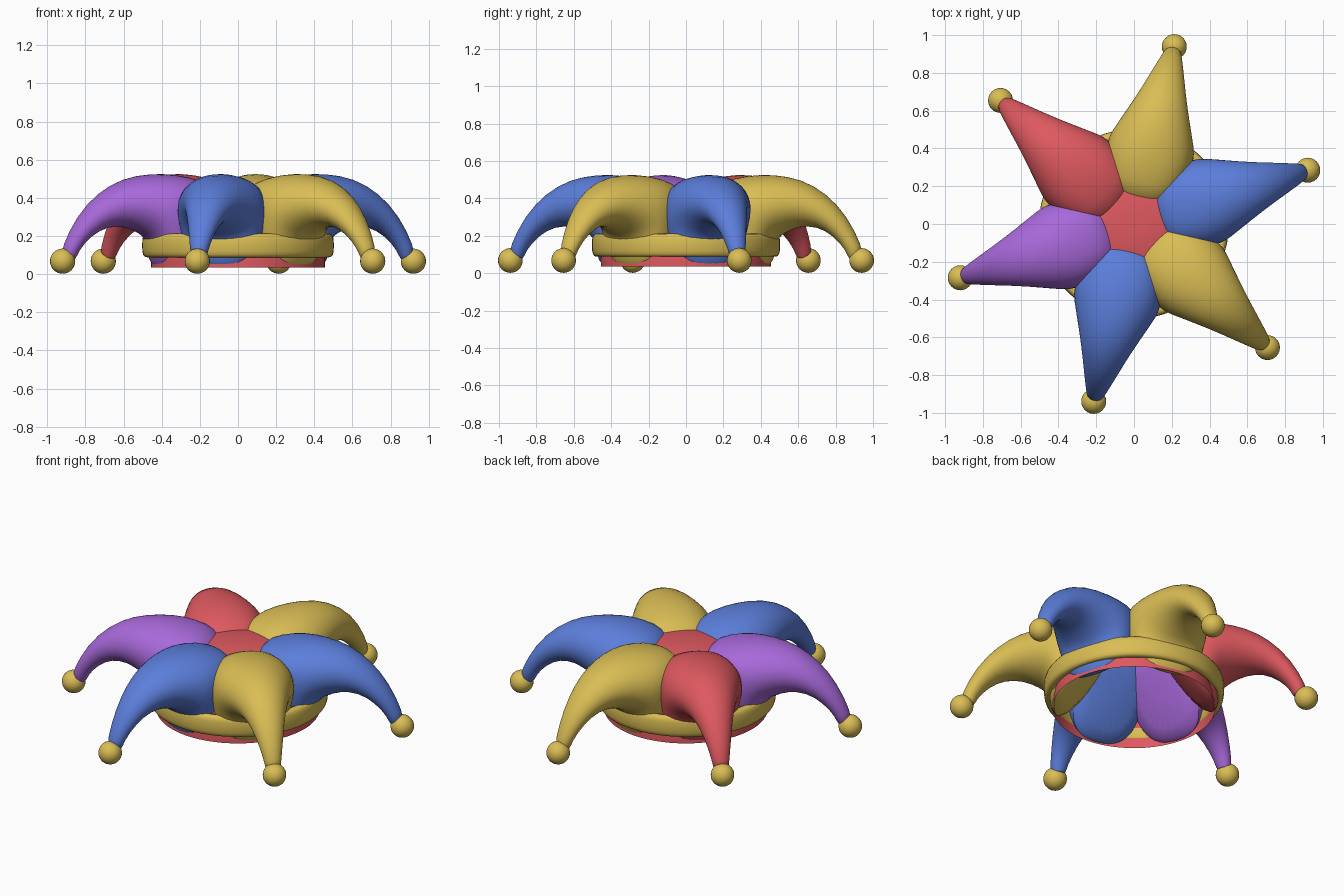
import bpy
import bmesh
import math
from mathutils import Matrix, Vector

old = bpy.data.objects.get("Cube")
if old:
    bpy.data.objects.remove(old, do_unlink=True)


def material(name, color):
    m = bpy.data.materials.new(name)
    m.use_nodes = True
    m.diffuse_color = (*color, 1)
    m.node_tree.nodes["Principled BSDF"].inputs["Base Color"].default_value = (*color, 1)
    return m


gold = material("gold", (0.70, 0.51, 0.09))
red = material("red", (0.73, 0.10, 0.115))
blue = material("blue", (0.107, 0.21, 0.71))
purple = material("purple", (0.39, 0.14, 0.70))


def finish(name, bm, mat, angle=60):
    bmesh.ops.recalc_face_normals(bm, faces=bm.faces)
    mesh = bpy.data.meshes.new(name)
    bm.to_mesh(mesh)
    bm.free()
    mesh.materials.append(mat)
    ob = bpy.data.objects.new(name, mesh)
    bpy.context.collection.objects.link(ob)
    bpy.ops.object.select_all(action="DESELECT")
    ob.select_set(True)
    bpy.context.view_layer.objects.active = ob
    bpy.ops.object.shade_smooth_by_angle(angle=math.radians(angle))
    return ob


def power(v, e):
    return math.copysign(abs(v) ** e, v)


def oval(steps, e):
    """Unit rounded outline; a smaller exponent is squarer."""
    for i in range(steps):
        a = math.tau * i / steps
        yield power(math.cos(a), e), power(math.sin(a), e)


def bridge(bm, rings, closed=False):
    pairs = list(zip(rings, rings[1:] + rings[:1])) if closed else list(zip(rings, rings[1:]))
    for a, b in pairs:
        n = len(a)
        for i in range(n):
            j = (i + 1) % n
            bm.faces.new((a[i], a[j], b[j], b[i]))


# Horn sections: lower (radius, z), upper (radius, z), half width, squareness
SECTIONS = [
    ((0.37, 0.06), (0.15, 0.37), 0.15, 0.85),
    ((0.46, 0.015), (0.12, 0.45), 0.215, 0.75),
    ((0.475, 0.11), (0.21, 0.495), 0.23, 0.8),
    ((0.49, 0.18), (0.34, 0.525), 0.238, 0.9),
    ((0.53, 0.21), (0.48, 0.53), 0.205, 1),
    ((0.62, 0.25), (0.63, 0.505), 0.155, 1),
    ((0.72, 0.25), (0.765, 0.43), 0.112, 1),
    ((0.81, 0.20), (0.88, 0.31), 0.077, 1),
    ((0.88, 0.12), (0.968, 0.14), 0.047, 1),
    ((0.89, 0.07), (0.965, 0.08), 0.042, 1),
]


def horn(name, angle, mat):
    bm = bmesh.new()
    rings = []
    for low, high, width, e in SECTIONS:
        lo = Vector((low[0], 0, low[1]))
        hi = Vector((high[0], 0, high[1]))
        mid, half = (lo + hi) / 2, (hi - lo) / 2
        rings.append([bm.verts.new(mid + half * c + Vector((0, width * s, 0)))
                      for c, s in oval(24, e)])
    bridge(bm, rings)
    bm.faces.new(rings[0])
    bm.faces.new(rings[-1])
    bm.transform(Matrix.Rotation(angle, 4, "Z"))
    ob = finish(name, bm, mat)
    sub = ob.modifiers.new("smooth", "SUBSURF")
    sub.levels = sub.render_levels = 1


def bell(name, angle):
    bm = bmesh.new()
    bmesh.ops.create_uvsphere(bm, u_segments=24, v_segments=16, radius=0.066)
    bm.transform(Matrix.Translation((0.963 * math.cos(angle), 0.963 * math.sin(angle), 0.068)))
    finish(name, bm, gold)


# Six drooping horns with a bell at each tip
for k, mat in enumerate((blue, gold, red, purple, blue, gold)):
    a = math.radians(17.2 + 60 * k)
    horn(f"horn_{k + 1}", a, mat)
    bell(f"bell_{k + 1}", a)


def turned(name, profile, mat, closed):
    """Spin a (radius, z) profile around the upright axis."""
    bm = bmesh.new()
    steps = 60
    rings = [[bm.verts.new((r * math.cos(math.tau * i / steps),
                            r * math.sin(math.tau * i / steps), z))
              for i in range(steps)] for r, z in profile]
    bridge(bm, rings, closed)
    if not closed:
        bm.faces.new(rings[-1])
    finish(name, bm, mat)


# Open cap that fills the gaps between the horns
turned("cap", [(0.455, 0.035), (0.455, 0.13), (0.43, 0.23), (0.36, 0.35),
               (0.26, 0.42), (0.15, 0.45), (0.05, 0.455)], red, False)

# Rounded headband
turned("headband", [(0.475 + 0.028 * c, 0.15 + 0.062 * s) for c, s in oval(16, 0.7)],
       gold, True)
